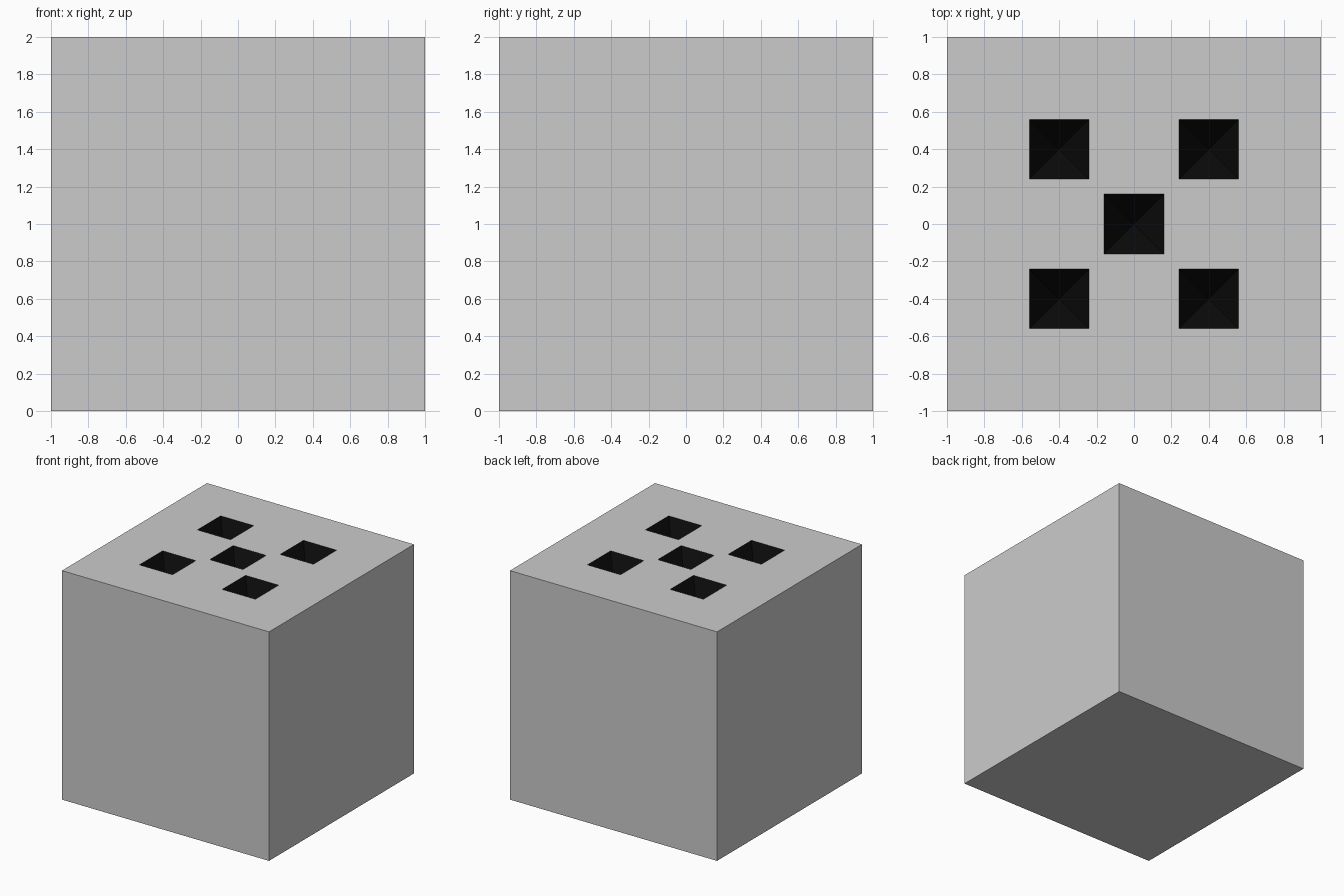
import bpy, bmesh
from mathutils import Vector

if "Cube" in bpy.data.objects:
    bpy.data.objects.remove(bpy.data.objects["Cube"])

# Materials: plain body, black pits
body = bpy.data.materials.new("body_grey")
body.diffuse_color = (0.8, 0.8, 0.8, 1)
body.use_nodes = True
body.node_tree.nodes["Principled BSDF"].inputs["Base Color"].default_value = body.diffuse_color
dark = bpy.data.materials.new("pit_black")
dark.diffuse_color = (0.004, 0.004, 0.004, 1)
dark.use_nodes = True
dark.node_tree.nodes["Principled BSDF"].inputs["Base Color"].default_value = dark.diffuse_color

bm = bmesh.new()

# Top face, split along the pit outlines
cuts = [-1, -0.56, -0.24, -0.16, 0.16, 0.24, 0.56, 1]
n = len(cuts)
grid = [[bm.verts.new((x, y, 2)) for x in cuts] for y in cuts]
cells = {(i, j): bm.faces.new((grid[j][i], grid[j][i + 1],
                               grid[j + 1][i + 1], grid[j + 1][i]))
         for i in range(n - 1) for j in range(n - 1)}

# Sides and base
rim = [e for e in bm.edges if e.is_boundary]
ext = bmesh.ops.extrude_edge_only(bm, edges=rim)["geom"]
low = [v for v in ext if isinstance(v, bmesh.types.BMVert)]
bmesh.ops.translate(bm, verts=low, vec=(0, 0, -2))
bmesh.ops.contextual_create(bm, geom=[e for e in bm.edges if e.is_boundary])
bmesh.ops.recalc_face_normals(bm, faces=bm.faces[:])

# Five pyramid-shaped pits: four corners and the centre
pits = {(1, 1): 0.4, (1, 5): 0.4, (5, 1): 0.4, (5, 5): 0.4, (3, 3): 0.35}
for cell, depth in pits.items():
    res = bmesh.ops.poke(bm, faces=[cells[cell]])
    res["verts"][0].co.z = 2 - depth
    for f in res["faces"]:
        f.material_index = 1

# Merge the flat strips where possible
bm.normal_update()
bmesh.ops.dissolve_limit(bm, angle_limit=0.01, verts=bm.verts[:],
                         edges=bm.edges[:], delimit={'MATERIAL'})

mesh = bpy.data.meshes.new("pitted_block")
bm.to_mesh(mesh)
bm.free()
mesh.materials.append(body)
mesh.materials.append(dark)
bpy.context.collection.objects.link(bpy.data.objects.new("pitted_block", mesh))
